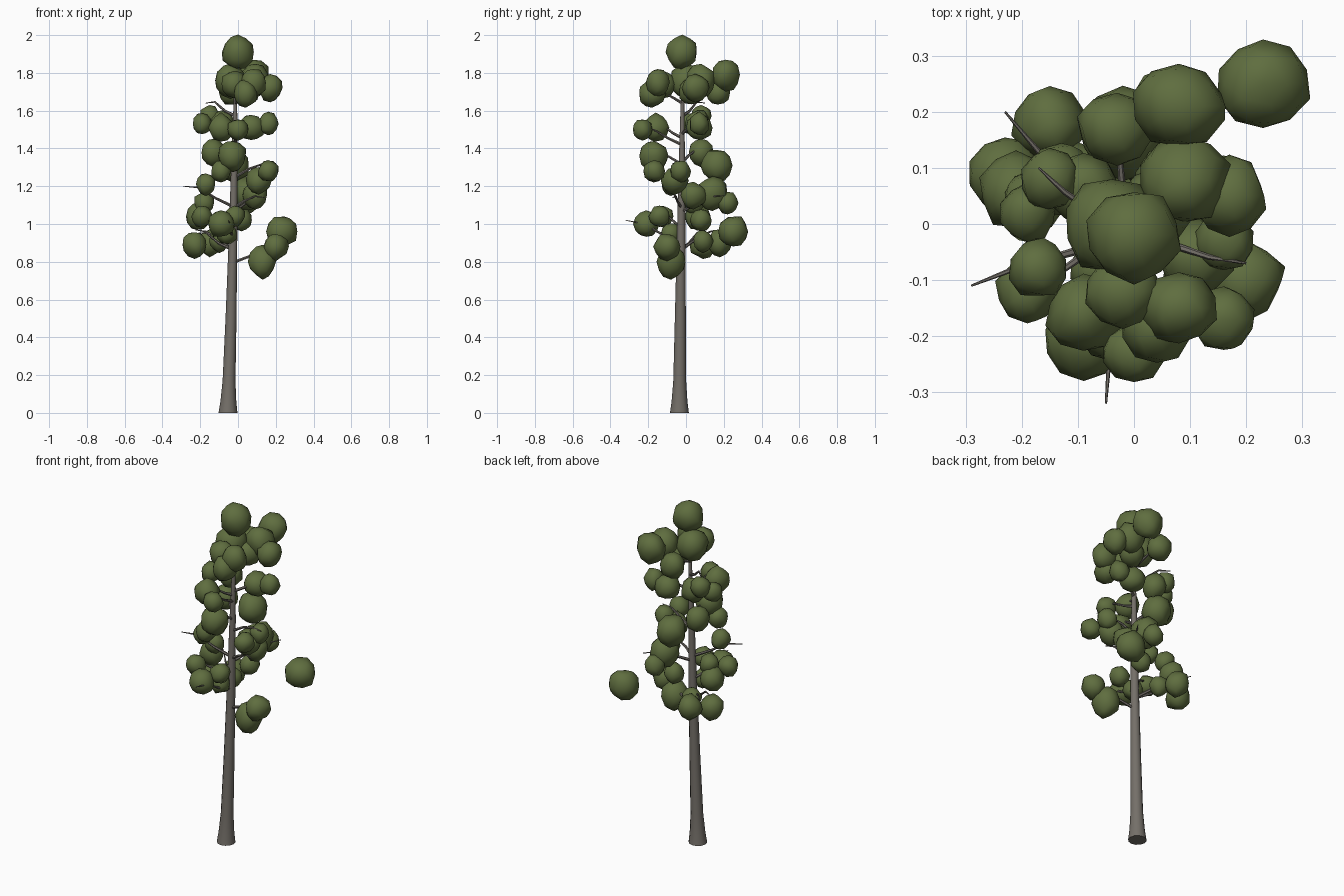
import bpy, bmesh, math, random
from mathutils import Vector, noise

random.seed(4)
old = bpy.data.objects.get("Cube")
if old:
    bpy.data.objects.remove(old, do_unlink=True)


def make_material(name, color):
    mat = bpy.data.materials.new(name)
    mat.use_nodes = True
    mat.diffuse_color = color
    bsdf = mat.node_tree.nodes["Principled BSDF"]
    bsdf.inputs["Base Color"].default_value = color
    bsdf.inputs["Roughness"].default_value = 0.9
    return mat


bark = make_material("grey bark", (0.175, 0.16, 0.14, 1))
leaf = make_material("olive leaf", (0.115, 0.155, 0.05, 1))


def finish(bm, name, mat, angle):
    mesh = bpy.data.meshes.new(name)
    bm.to_mesh(mesh)
    bm.free()
    obj = bpy.data.objects.new(name, mesh)
    bpy.context.collection.objects.link(obj)
    mesh.materials.append(mat)
    bpy.ops.object.select_all(action="DESELECT")
    obj.select_set(True)
    bpy.context.view_layer.objects.active = obj
    bpy.ops.object.shade_smooth_by_angle(angle=math.radians(angle))
    return obj


def add_tube(bm, path, radii, sides, level=False):
    """Skin a path with rings; level rings stay horizontal."""
    rings = []
    for i, (point, radius) in enumerate(zip(path, radii)):
        along = path[min(i + 1, len(path) - 1)] - path[max(i - 1, 0)]
        axis = Vector((0, 0, 1)) if level else along
        turn = axis.to_track_quat("Z", "Y")
        ring = []
        for s in range(sides):
            a = math.tau * s / sides
            ring.append(bm.verts.new(
                point + turn @ Vector((math.cos(a), math.sin(a), 0)) * radius))
        rings.append(ring)
    for low, high in zip(rings, rings[1:]):
        for s in range(sides):
            t = (s + 1) % sides
            bm.faces.new((low[s], low[t], high[t], high[s]))
    bm.faces.new(rings[0][::-1])
    bm.faces.new(rings[-1])


# Trunk: flared foot, gentle lean, long taper
trunk_x = [(0, -0.053), (0.5, -0.037), (0.9, -0.027), (1.85, -0.01)]
trunk_r = [(0, 0.05), (0.06, 0.042), (0.17, 0.034), (0.5, 0.029),
           (0.9, 0.023), (1.3, 0.017), (1.85, 0.005)]


def sample(curve, z):
    for (z0, v0), (z1, v1) in zip(curve, curve[1:]):
        if z <= z1:
            return v0 + (v1 - v0) * (z - z0) / (z1 - z0)
    return curve[-1][1]


def trunk_point(z):
    return Vector((sample(trunk_x, z), -0.035 + 0.01 * z, z))


heights = sorted({z for z, _ in trunk_x + trunk_r})
bm = bmesh.new()
add_tube(bm, [trunk_point(z) for z in heights],
         [sample(trunk_r, z) for z in heights], 12, level=True)
finish(bm, "trunk", bark, 40)

# Branches: tips in hundredths, each leaves the trunk lower down and bows upward
branch_tips = [
    (26, -8, 89), (-23, 9, 95), (-23, 20, 97), (-5, -32, 102),
    (-20, -12, 104), (-29, -11, 120), (14, -7, 114), (14, 20, 115),
    (20, -7, 132), (-13, 8, 138), (-3, -18, 138), (-17, 10, 164),
    (-9, -16, 152), (16, 8, 154), (0, -23, 150), (3, -17, 170),
    (8, 20, 178), (17, 5, 173), (-3, 17, 171),
]
bm = bmesh.new()
for tip in branch_tips:
    end = Vector(tip) / 100
    reach = math.hypot(end.x, end.y)
    start = trunk_point(end.z - 0.35 * reach)
    path = [start]
    for f in (0.35, 0.7):
        p = start.lerp(end, f)
        p.z += 0.03 * f + random.uniform(-0.01, 0.01)
        p.y += random.uniform(-0.008, 0.008)
        path.append(p)
    path.append(end)
    add_tube(bm, path, [0.009, 0.007, 0.005, 0.002], 6)
finish(bm, "branches", bark, 50)

# Foliage clumps: centres in hundredths, grouped by size
large_clumps = [
    (0, -2, 191), (9, 8, 176), (8, 21, 179), (13, -8, 80), (23, 25, 96),
    (-2, 16, 131), (-3, -17, 136), (-4, 0, 176), (4, 14, 116),
]
medium_clumps = [
    (-3, 17, 170), (17, 5, 172), (4, -18, 169), (8, -15, 175), (-2, -12, 174),
    (-9, 6, 153), (-9, -16, 151), (11, -6, 123), (9, 4, 115), (4, 3, 170),
    (-23, 9, 89), (-15, 18, 90), (-21, 6, 104), (-9, -21, 100), (20, -10, 88),
    (7, 7, 151), (-13, 8, 138),
]
small_clumps = [
    (-15, 8, 157), (-19, 2, 153), (0, -23, 150), (16, 7, 153), (16, -17, 128),
    (-9, -17, 128), (16, -3, 128), (-18, 4, 111), (5, 22, 111), (-19, -12, 104),
    (-2, -14, 104), (2, 8, 102), (-6, -8, 95), (-10, 9, 91), (-17, -8, 121),
]


def add_clump(number, center, radius):
    bm = bmesh.new()
    bmesh.ops.create_icosphere(bm, subdivisions=2, radius=radius)
    offset = Vector((random.uniform(0, 50), number, 0))
    stretch = Vector((random.uniform(0.92, 1.04), random.uniform(0.92, 1.04),
                      random.uniform(1.02, 1.1)))
    for v in bm.verts:
        lump = 1 + 0.16 * noise.noise(v.co / radius * 1.3 + offset)
        v.co = v.co * stretch * (lump + random.uniform(-0.03, 0.03))
    obj = finish(bm, f"leaf_clump_{number}", leaf, 60)
    obj.location = Vector(center) / 100


number = 0
for group, radius in ((large_clumps, 0.082), (medium_clumps, 0.069),
                      (small_clumps, 0.055)):
    for center in group:
        number += 1
        add_clump(number, center, radius)
